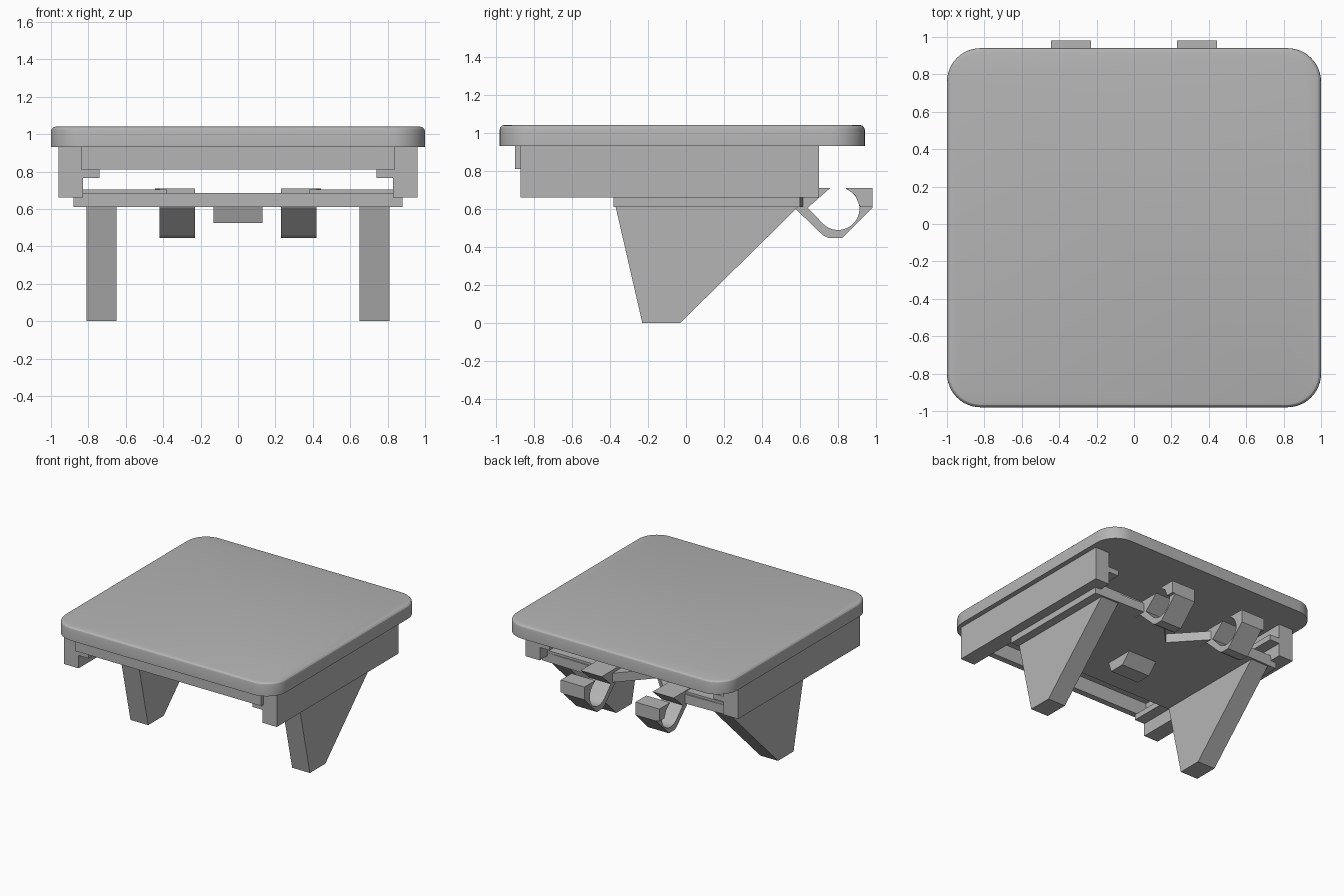
import bpy, bmesh
from math import cos, sin, radians
from mathutils import Vector

old = bpy.data.objects.get("Cube")
if old:
    bpy.data.objects.remove(old, do_unlink=True)

grey = bpy.data.materials.new("plain grey")
grey.use_nodes = True
colour = (0.46, 0.46, 0.46, 1)
grey.diffuse_color = colour
grey.node_tree.nodes["Principled BSDF"].inputs["Base Color"].default_value = colour


def prism(name, points, depth):
    """Extrude a closed outline of 3D points along the vector depth."""
    bm = bmesh.new()
    face = bm.faces.new([bm.verts.new(p) for p in points])
    ext = bmesh.ops.extrude_face_region(bm, geom=[face])
    moved = [v for v in ext["geom"] if isinstance(v, bmesh.types.BMVert)]
    bmesh.ops.translate(bm, verts=moved, vec=Vector(depth))
    bmesh.ops.recalc_face_normals(bm, faces=bm.faces)
    mesh = bpy.data.meshes.new(name)
    bm.to_mesh(mesh)
    bm.free()
    mesh.materials.append(grey)
    obj = bpy.data.objects.new(name, mesh)
    bpy.context.collection.objects.link(obj)
    return obj


def side_prism(name, profile, x0, x1):
    return prism(name, [(x0, y, z) for y, z in profile], (x1 - x0, 0, 0))


def flat_prism(name, outline, z0, z1):
    return prism(name, [(x, y, z0) for x, y in outline], (0, 0, z1 - z0))


def box(name, x0, x1, y0, y1, z0, z1):
    return flat_prism(name, [(x0, y0), (x1, y0), (x1, y1), (x0, y1)], z0, z1)


def arc(cx, cy, r, a0, a1, n):
    steps = [radians(a0 + (a1 - a0) * i / n) for i in range(n + 1)]
    return [(cx + r * cos(a), cy + r * sin(a)) for a in steps]


# Rounded top slab with a softened upper rim
r = 0.18
outline = []
for cx, cy, a in ((1 - r, 0.94 - r, 0), (r - 1, 0.94 - r, 90),
                  (r - 1, r - 0.98, 180), (1 - r, r - 0.98, 270)):
    outline += arc(cx, cy, r, a, a + 90, 12)
top = flat_prism("top_slab", outline, 0.93, 1.04)
bm = bmesh.new()
bm.from_mesh(top.data)
rim = [e for e in bm.edges if all(v.co.z > 1.03 for v in e.verts)]
bmesh.ops.bevel(bm, geom=rim, offset=0.025, segments=3, profile=0.5, affect='EDGES')
bm.to_mesh(top.data)
bm.free()
bpy.context.view_layer.objects.active = top
top.select_set(True)
bpy.ops.object.shade_smooth_by_angle(angle=radians(25))

# Front apron under the slab
box("front_apron", -0.84, 0.84, -0.90, -0.85, 0.81, 0.93)

# Lower tray with a V notch in its back edge
flat_prism("lower_tray", [(-0.88, -0.38), (0.88, -0.38), (0.88, 0.6), (0.23, 0.62),
                          (0, 0.37), (-0.23, 0.62), (-0.88, 0.6)], 0.61, 0.685)

# Wedge stop under the tray
side_prism("centre_stop", [(-0.14, 0.61), (-0.11, 0.525), (0.02, 0.525), (0.10, 0.61)],
           -0.13, 0.13)

leg = [(-0.37, 0.61), (-0.23, 0), (-0.03, 0), (0.59, 0.61)]
hook = [(0.57, 0.605), (0.72, 0.46), (0.75, 0.445), (0.82, 0.445), (0.98, 0.605),
        (0.98, 0.71), (0.84, 0.71)]
hook += arc(0.80, 0.60, 0.112, 68, -135, 20)
hook += [(0.64, 0.605), (0.76, 0.71), (0.50, 0.71), (0.50, 0.605)]
tip = [(0.915, 0.61), (0.98, 0.61), (0.98, 0.71), (0.84, 0.71), (0.89, 0.67)]

# Paired parts on both sides
for side, s in (("left", 1), ("right", -1)):
    box(side + "_rail", s * 0.83, s * 0.96, -0.87, 0.70, 0.66, 0.93)
    box(side + "_rail_ledge", s * 0.74, s * 0.84, -0.87, 0.70, 0.765, 0.81)
    box(side + "_tray_strip", s * 0.38, s * 0.85, 0.45, 0.60, 0.68, 0.703)
    side_prism(side + "_leg", leg, s * 0.65, s * 0.81)
    side_prism(side + "_hook", hook, s * 0.23, s * 0.42)
    side_prism(side + "_hook_tip", tip, s * 0.42, s * 0.445)
